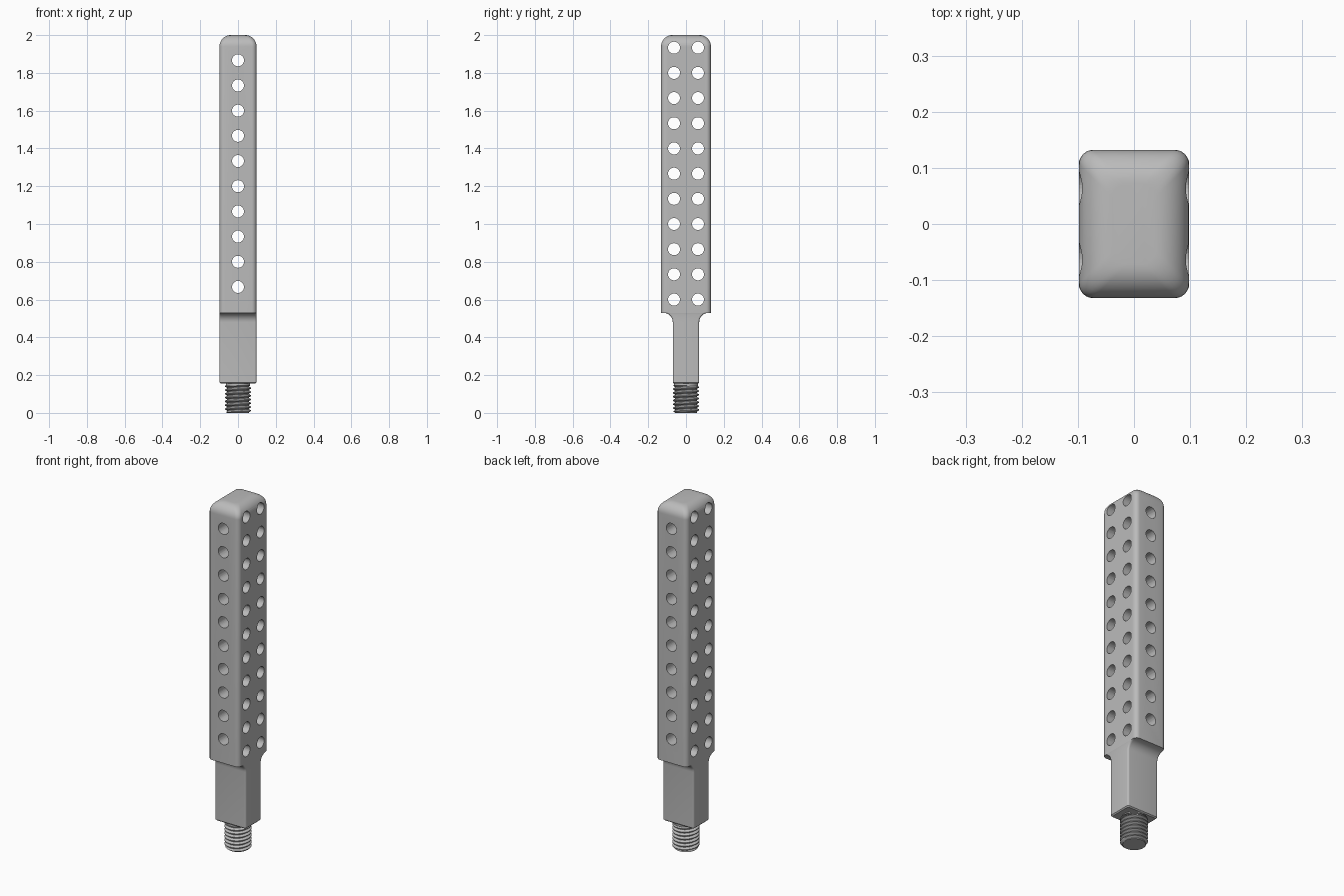
import bpy, bmesh, math
from mathutils import Matrix, Vector

cube = bpy.data.objects.get("Cube")
if cube:
    bpy.data.objects.remove(cube)

metal = bpy.data.materials.new("grey_metal")
metal.use_nodes = True
GREY = (0.5, 0.5, 0.5, 1)
metal.diffuse_color = GREY
metal.node_tree.nodes["Principled BSDF"].inputs["Base Color"].default_value = GREY


def make(name, bm):
    bmesh.ops.recalc_face_normals(bm, faces=bm.faces)
    me = bpy.data.meshes.new(name)
    bm.to_mesh(me)
    bm.free()
    me.materials.append(metal)
    ob = bpy.data.objects.new(name, me)
    bpy.context.collection.objects.link(ob)
    return ob


def smooth(ob, degrees):
    bpy.ops.object.select_all(action='DESELECT')
    ob.select_set(True)
    bpy.context.view_layer.objects.active = ob
    bpy.ops.object.shade_smooth_by_angle(angle=math.radians(degrees))


def rounded_ring(bm, z, hx, hy, c, n=6):
    """Ring of vertices around a rectangle with round corners."""
    ring = []
    for q, (sx, sy) in enumerate([(1, 1), (-1, 1), (-1, -1), (1, -1)]):
        for i in range(n + 1):
            a = math.pi / 2 * (q + i / n)
            ring.append(bm.verts.new((sx * (hx - c) + c * math.cos(a),
                                      sy * (hy - c) + c * math.sin(a), z)))
    return ring


def bridge(bm, a, b):
    for i in range(len(a)):
        j = (i + 1) % len(a)
        bm.faces.new((a[i], a[j], b[j], b[i]))


# Bar: flat tang, concave shoulder, wide body, rounded top
HX, HY, TANG, CORNER, EDGE = 0.098, 0.132, 0.07, 0.025, 0.01
SHOULDER, FILLET, DOME = 0.53, 0.05, 0.06
sections = [(0.155, HX - 0.006, TANG - 0.006, EDGE), (0.161, HX, TANG, EDGE)]
for i in range(9):
    a = math.pi / 2 * i / 8
    sections.append((SHOULDER - FILLET * (1 - math.sin(a)), HX,
                     TANG + FILLET * (1 - math.cos(a)), EDGE))
sections.append((SHOULDER, HX, HY, CORNER))
for i in range(11):
    a = math.pi / 2 * i / 10
    inset = DOME * (1 - math.cos(a))
    sections.append((2 - DOME * (1 - math.sin(a)), HX - inset, HY - inset, CORNER))

bm = bmesh.new()
rings = [rounded_ring(bm, *s) for s in sections]
for lower, upper in zip(rings, rings[1:]):
    bridge(bm, lower, upper)
bm.faces.new(rings[0][::-1])
bm.faces.new(rings[-1])
bar = make("perforated_bar", bm)

# Drilled holes: two columns through the sides, one through the front
STEP = 2 / 15


def drill(bm, location, axis):
    turn = Matrix.Rotation(math.pi / 2, 4, axis)
    bmesh.ops.create_cone(bm, cap_ends=True, segments=32, radius1=0.0318,
                          radius2=0.0318, depth=0.5,
                          matrix=Matrix.Translation(location) @ turn)


bm = bmesh.new()
for i in range(11):
    for y in (-0.0635, 0.0635):
        drill(bm, Vector((0, y, 0.6 + i * STEP)), 'Y')
for i in range(10):
    drill(bm, Vector((0, 0, 0.6 + (i + 0.5) * STEP)), 'X')
cutter = make("hole_cutter", bm)
cutter.hide_render = True

mod = bar.modifiers.new("holes", 'BOOLEAN')
mod.operation, mod.solver, mod.object = 'DIFFERENCE', 'EXACT', cutter
smooth(bar, 30)
bpy.ops.object.modifier_apply(modifier=mod.name)
bpy.data.objects.remove(cutter)
smooth(bar, 30)

# Helical thread, clipped at both ends and chamfered at the tip
PITCH, TOP, SEG, TURNS = 0.02, 0.145, 48, 10
ROOT, CREST = 0.057, 0.07
profile = [(0, ROOT), (0.1, ROOT), (0.45, CREST), (0.65, CREST)]
bm = bmesh.new()
grid = []
for t in range(TURNS):
    for frac, radius in profile:
        row = []
        for s in range(SEG + 1):
            a = math.tau * s / SEG
            z = min(max((t - 1 + frac + s / SEG) * PITCH, 0), TOP)
            r = min(radius, 0.059 + z)
            row.append(bm.verts.new((r * math.cos(a), r * math.sin(a), z)))
        grid.append(row)
for a, b in zip(grid, grid[1:]):
    for s in range(SEG):
        bm.faces.new((a[s], a[s + 1], b[s + 1], b[s]))
bmesh.ops.remove_doubles(bm, verts=bm.verts, dist=0.00001)
thread = make("screw_thread", bm)
smooth(thread, 30)

# Solid core that closes the tip and joins the thread to the bar
bm = bmesh.new()
bmesh.ops.create_cone(bm, cap_ends=True, segments=SEG, radius1=ROOT, radius2=ROOT,
                      depth=0.16, matrix=Matrix.Translation((0, 0, 0.08)))
core = make("thread_core", bm)
smooth(core, 30)

# Plain neck under the tang
bm = bmesh.new()
bmesh.ops.create_cone(bm, cap_ends=True, segments=SEG, radius1=0.064, radius2=0.064,
                      depth=0.016, matrix=Matrix.Translation((0, 0, 0.15)))
neck = make("thread_neck", bm)
smooth(neck, 30)
